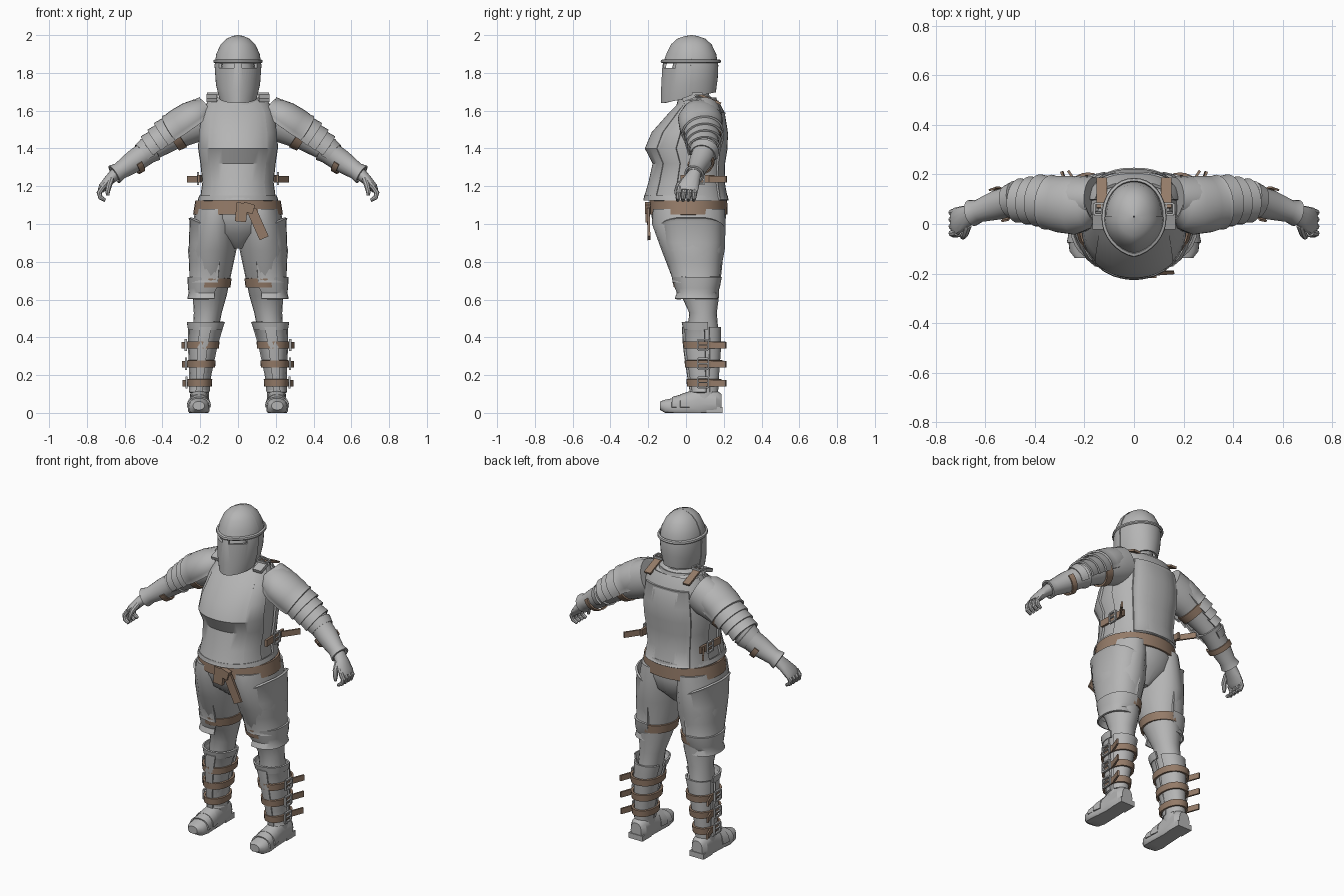
import bpy, bmesh, math
from mathutils import Vector, Matrix

X, Y, Z = Vector((1, 0, 0)), Vector((0, 1, 0)), Vector((0, 0, 1))


def material(name, rgb):
    m = bpy.data.materials.new(name)
    m.diffuse_color = (*rgb, 1)
    return m


STEEL = material("steel_grey", (0.46, 0.46, 0.46))
LEATHER = material("brown_leather", (0.30, 0.20, 0.14))


def finish(bm, name, mat, thick=0, mirror=False, cutter=None):
    me = bpy.data.meshes.new(name)
    bm.to_mesh(me)
    bm.free()
    me.materials.append(mat)
    ob = bpy.data.objects.new(name, me)
    bpy.context.collection.objects.link(ob)
    if thick:
        s = ob.modifiers.new("thickness", 'SOLIDIFY')
        s.thickness, s.offset = thick, -1
    if cutter:
        b = ob.modifiers.new("cut", 'BOOLEAN')
        b.object, b.operation = cutter, 'DIFFERENCE'
    if mirror:
        ob.modifiers.new("mirror", 'MIRROR').use_mirror_merge = False
    bpy.ops.object.select_all(action='DESELECT')
    ob.select_set(True)
    bpy.context.view_layer.objects.active = ob
    bpy.ops.object.convert(target='MESH')
    bpy.ops.object.shade_smooth_by_angle(angle=math.radians(32))
    return ob


def loft(name, rings, mat=STEEL, arc=None, n=20, p=2.0, fix=Z, ref=X, thick=0,
         rim=0, mirror=False, warp=None, cutter=None):
    """Skin over elliptical rings (x, y, z, ru, rv); arc (degrees) leaves an open plate."""
    bm = bmesh.new()
    C = [Vector(r[:3]) for r in rings]
    a0, a1 = arc or (0, 360)
    cols = n + 1 if arc else n
    grid = []
    for i, r in enumerate(rings):
        t = fix or (C[min(i + 1, len(C) - 1)] - C[max(i - 1, 0)]).normalized()
        u = (ref - t * ref.dot(t)).normalized()
        v = t.cross(u)
        row = []
        for j in range(cols):
            a = math.radians(a0 + (a1 - a0) * j / n)
            c, s = math.cos(a), math.sin(a)
            k = (abs(c) ** p + abs(s) ** p) ** (-1 / p)
            co = C[i] + u * (r[3] * c * k) + v * (r[4] * s * k)
            row.append(bm.verts.new(warp(co) if warp else co))
        grid.append(row)
    for a, b in zip(grid, grid[1:]):
        for j in range(n):
            k = (j + 1) % cols
            bm.faces.new((a[j], a[k], b[k], b[j]))
    if not arc and not thick:
        bm.faces.new(grid[0][::-1])
        bm.faces.new(grid[-1])
    bm.normal_update()
    if rim:   # raised border: inner panel is recessed
        bmesh.ops.inset_region(bm, faces=bm.faces[:], thickness=rim, depth=-0.006,
                               use_boundary=True, use_even_offset=True)
    return finish(bm, name, mat, thick, mirror, cutter)


def box(name, loc, size, rot=(0, 0, 0), mat=STEEL, mirror=False):
    bm = bmesh.new()
    R = Matrix.Rotation(rot[2], 4, 'Z') @ Matrix.Rotation(rot[1], 4, 'Y') @ Matrix.Rotation(rot[0], 4, 'X')
    bmesh.ops.create_cube(bm, size=1, matrix=Matrix.Translation(loc) @ R @ Matrix.Diagonal((*size, 1)))
    return finish(bm, name, mat, mirror=mirror)


def buckle(name, loc, w, h, rot=(0, 0, 0)):
    """Rectangular frame lying in the local yz plane with a central tongue."""
    bm = bmesh.new()
    R = Matrix.Rotation(rot[2], 4, 'Z') @ Matrix.Rotation(rot[1], 4, 'Y')
    for y, z, sy, sz in ((-w/2, 0, .009, h), (w/2, 0, .009, h), (0, h/2, w, .009), (0, -h/2, w, .009), (0, 0, w, .006)):
        bmesh.ops.create_cube(bm, size=1, matrix=Matrix.Translation(loc) @ R @
                              Matrix.Translation((0, y, z)) @ Matrix.Diagonal((.012, sy, sz, 1)))
    return finish(bm, name, STEEL, mirror=True)


def scaled(rings, d):
    return [(*r[:3], r[3] + d, r[4] + d) for r in rings]


# Helmet: keeled front shell with eye slits, back shell, brow band
def helm_warp(c):
    x, y, z = c
    if z < 1.75:
        z += (y - .02) * .2
    if y < .02:
        y = .02 + (y - .02) * (1 - 1.3 * abs(x))
    return Vector((x, y, z))


helm = [(0, .015, 1.67, .10, .147), (0, .02, 1.74, .117, .152), (0, .025, 1.84, .124, .15),
        (0, .03, 1.90, .115, .134), (0, .03, 1.95, .092, .11), (0, .03, 1.98, .062, .078),
        (0, .03, 1.995, .03, .036), (0, .03, 2.0, .003, .003)]
slit = box("eye_slit_cutter", (.06, -.13, 1.838), (.08, .16, .022), mirror=True)
slit.hide_render = True
loft("helmet_front", helm, arc=(180, 360), n=24, p=2.1, thick=.014, warp=helm_warp, cutter=slit)
bpy.data.objects.remove(slit)
loft("helmet_back", scaled(helm[:-1], -.004) + helm[-1:], arc=(0, 180), p=2.1, thick=.012, warp=helm_warp)
loft("brow_band", [(0, .025, 1.852, .126, .154), (0, .026, 1.858, .131, .16), (0, .026, 1.868, .129, .157), (0, .027, 1.872, .118, .147)],
     n=32, p=2.1, thick=.01, warp=helm_warp)
loft("head", [(0, .05, 1.6, .085, .08), (0, .04, 1.72, .075, .08), (0, .03, 1.8, .095, .11), (0, .03, 1.92, .07, .08)])

# Torso: padded body with breastplate, backplate and collar
torso = [(0, 0, 1.13, .205, .222), (0, .005, 1.22, .192, .2), (0, .017, 1.32, .203, .19), (0, .003, 1.40, .215, .217),
         (0, .022, 1.485, .212, .2), (0, .06, 1.59, .195, .145), (0, .075, 1.655, .16, .095)]
loft("padded_body", scaled(torso, -.016) + [(0, .07, 1.675, .09, .06)], n=32, p=2.3)
loft("breastplate", torso, arc=(-165, -15), n=24, p=2.1, thick=.012)
loft("breastplate_panel", scaled(torso[:6], .004) + [(0, .075, 1.65, .158, .103)], arc=(-135, -45), n=12, p=2.1, thick=.01)
loft("backplate", torso, arc=(15, 165), n=20, p=2.4, thick=.012)
loft("backplate_panel", scaled(torso[:6], .005), arc=(48, 132), n=12, p=2.5, rim=.014, thick=.01)
loft("collar", [(0, .06, 1.63, .13, .11), (0, .06, 1.67, .118, .1)], n=28, thick=.01)
loft("plate_hem", [(0, 0, 1.125, .213, .225), (0, 0, 1.15, .206, .222)], n=32, p=2.2, thick=.01)

# Shoulder and waist straps
box("shoulder_strap", (.13, .125, 1.662), (.042, .13, .012), (-.4, 0, 0), LEATHER, True)
box("shoulder_tab", (.14, .015, 1.668), (.055, .07, .02), (.35, 0, 0), mirror=True)
buckle("shoulder_buckle", (.13, .06, 1.69), .045, .06, (0, math.pi / 2, 0))
box("waist_strap", (.203, .06, 1.24), (.014, .18, .04), (0, 0, .05), LEATHER, True)
box("waist_strap_end", (.235, .17, 1.237), (.01, .11, .034), (0, 0, -.6), LEATHER, True)
buckle("waist_buckle", (.212, .07, 1.24), .05, .06)

# Hips, belt, knot and hanging tail
loft("hips", [(0, .03, .87, .03, .08), (0, .02, .95, .18, .17), (0, .015, 1.03, .228, .196), (0, .01, 1.14, .2, .2)], n=28)
loft("belt", [(0, .013, 1.05, .238, .207), (0, .013, 1.125, .226, .205)], LEATHER, n=32, thick=.014, p=2.1)
box("belt_knot", (.018, -.203, 1.062), (.06, .025, .1), (0, .1, 0), LEATHER)
box("belt_loop", (.055, -.203, 1.085), (.06, .03, .05), (0, .3, 0), LEATHER)
box("belt_tail", (.105, -.198, 1.0), (.052, .014, .165), (.03, -.42, 0), LEATHER)

# Legs and boots
loft("leg", [(.205, .1, .06, .05, .06), (.2, .095, .15, .05, .07), (.185, .095, .3, .06, .085), (.17, .09, .45, .068, .08),
             (.16, .09, .53, .074, .073), (.15, .075, .62, .09, .1), (.145, .05, .72, .106, .125),
             (.137, .038, .86, .128, .167), (.122, .015, 1.0, .118, .195), (.115, .015, 1.08, .11, .19)], mirror=True)


def sole(c):
    return Vector((c.x, c.y, max(c.z, 0)))


foot = [(.205, .188, .05, .035, .05), (.205, .16, .05, .052, .07), (.205, .07, .045, .05, .09), (.206, 0, .03, .053, .075),
        (.208, -.06, .025, .058, .055), (.208, -.11, .03, .052, .04), (.208, -.138, .038, .03, .022)]
loft("boot", foot, fix=-Y, p=2.4, mirror=True, warp=sole)
for k, (a, b) in enumerate((((.02, .048), (-.03, .034)), ((-.025, .036), (-.075, .026)))):
    loft(f"boot_lame_{k + 1}", [(.206, a[0], .03, .056, .085 - k * .017), (.207, b[0], .03, .064, .068 - k * .014)],
         arc=(0, 180), n=12, fix=-Y, p=2.3, thick=.008, mirror=True)
box("boot_heel", (.205, .15, .016), (.095, .085, .032), mirror=True)

# Greaves with three buckled straps
greave = [(.205, .1, .11, .055, .074), (.2, .095, .2, .059, .084), (.187, .09, .35, .078, .1), (.172, .087, .455, .094, .103)]
loft("greave_front", greave, arc=(-175, 5), p=2.2, rim=.012, thick=.01, mirror=True)
loft("greave_back", scaled(greave, -.004), arc=(22, 158), n=14, p=2.2, thick=.01, mirror=True)
loft("greave_top", [(.174, .087, .44, .091, .102), (.17, .087, .48, .101, .11)], arc=(-185, 15), thick=.01, p=2.2, mirror=True)
loft("shin_ridge", scaled(greave, .006), arc=(-108, -72), n=4, p=2.2, thick=.01, mirror=True)
for z, x, ru, rv in ((.36, .186, .087, .11), (.26, .195, .076, .1), (.16, .203, .066, .09)):
    loft("greave_strap", [(x, .095, z - .02, ru - .002, rv), (x, .095, z + .018, ru + .001, rv + .003)], LEATHER, p=2.2, n=24, thick=.012, mirror=True)
    box("greave_strap_end", (x + ru + .006, .172, z - .002), (.01, .085, .034), (0, 0, -.35), LEATHER, True)
    buckle("greave_buckle", (x + ru + .004, .09, z), .055, .055)


# Thigh plates, knee lames and thigh straps
def hip_slope(c):
    if c.z > .95:
        c.z -= .45 * max(0, .255 - c.x)
    return c


loft("thigh_plate", [(.15, .055, .69, .112, .128), (.145, .045, .8, .121, .15), (.139, .035, .9, .127, .168),
                     (.136, .028, 1.03, .126, .176)], arc=(-112, 100), n=20, p=2.3, rim=.014, thick=.012, mirror=True, warp=hip_slope)
loft("knee_lame", [(.148, .058, .72, .12, .132), (.155, .06, .66, .11, .118), (.163, .058, .635, .098, .107), (.165, .056, .605, .104, .116)][::-1],
     arc=(-112, 100), n=20, p=2.3, thick=.01, mirror=True)
loft("thigh_strap", [(.146, .058, .663, .106, .122), (.146, .056, .712, .112, .13)], LEATHER, n=24, thick=.012, mirror=True)

# Arms
ARM = dict(fix=None, ref=Y, mirror=True)
loft("arm", [(.16, .1, 1.57, .09, .11), (.22, .1, 1.545, .095, .11), (.29, .1, 1.51, .088, .1), (.36, .1, 1.465, .075, .08),
             (.45, .1, 1.40, .058, .06), (.51, .09, 1.36, .056, .056), (.65, .045, 1.262, .036, .036)], **ARM)

# Layered shoulder plates
PLATE = dict(arc=(-25, 205), n=18, thick=.01, **ARM)
loft("shoulder_plate", [(.165, .085, 1.605, .075, .065), (.19, .08, 1.59, .105, .088), (.24, .075, 1.557, .124, .103),
                        (.30, .08, 1.517, .12, .107), (.345, .088, 1.487, .112, .103)], rim=.014, **PLATE)
for k in range(3):
    x, z, r = .335 + .04 * k, 1.49 - .029 * k, .1 - .008 * k
    loft(f"shoulder_lame_{k + 1}", [(x, .09, z, r, r - .006), (x + .05, .095, z - .036, r + .006, r)], **PLATE)
loft("arm_strap", [(.325, .1, 1.488, .091, .098), (.362, .1, 1.463, .083, .09)], LEATHER, arc=(160, 380), thick=.01, **ARM)

# Gauntlets with flared cuffs
loft("gauntlet", [(.455, .1, 1.398, .072, .072), (.48, .096, 1.38, .063, .063), (.55, .077, 1.332, .06, .06),
                  (.625, .053, 1.281, .046, .046), (.655, .044, 1.262, .054, .054)], thick=.01, **ARM)
loft("gauntlet_ridge", [(.47, .098, 1.388, .078, .076), (.505, .09, 1.363, .067, .067)], thick=.01, arc=(-30, 210), **ARM)
loft("gauntlet_strap", [(.535, .08, 1.342, .066, .066), (.56, .073, 1.325, .064, .064)], LEATHER, arc=(20, -160), thick=.008, **ARM)

# Hands with curled fingers and thumb
loft("palm", [(.645, .047, 1.267, .034, .034), (.68, .03, 1.235, .045, .028), (.715, .012, 1.195, .056, .024), (.728, .01, 1.175, .05, .016)], n=14, **ARM)
for i in range(4):
    y = .05 - .028 * i
    loft("finger", [(.715, y, 1.195, .014, .014), (.735, y - .004, 1.165, .014, .014), (.728, y - .008, 1.14, .013, .013),
                    (.703, y - .01, 1.125, .009, .009)], n=8, **ARM)
loft("thumb", [(.67, -.005, 1.235, .016, .016), (.682, -.04, 1.205, .015, .015), (.69, -.05, 1.175, .013, .013),
               (.69, -.05, 1.15, .008, .008)], n=8, fix=None, ref=X, mirror=True)
